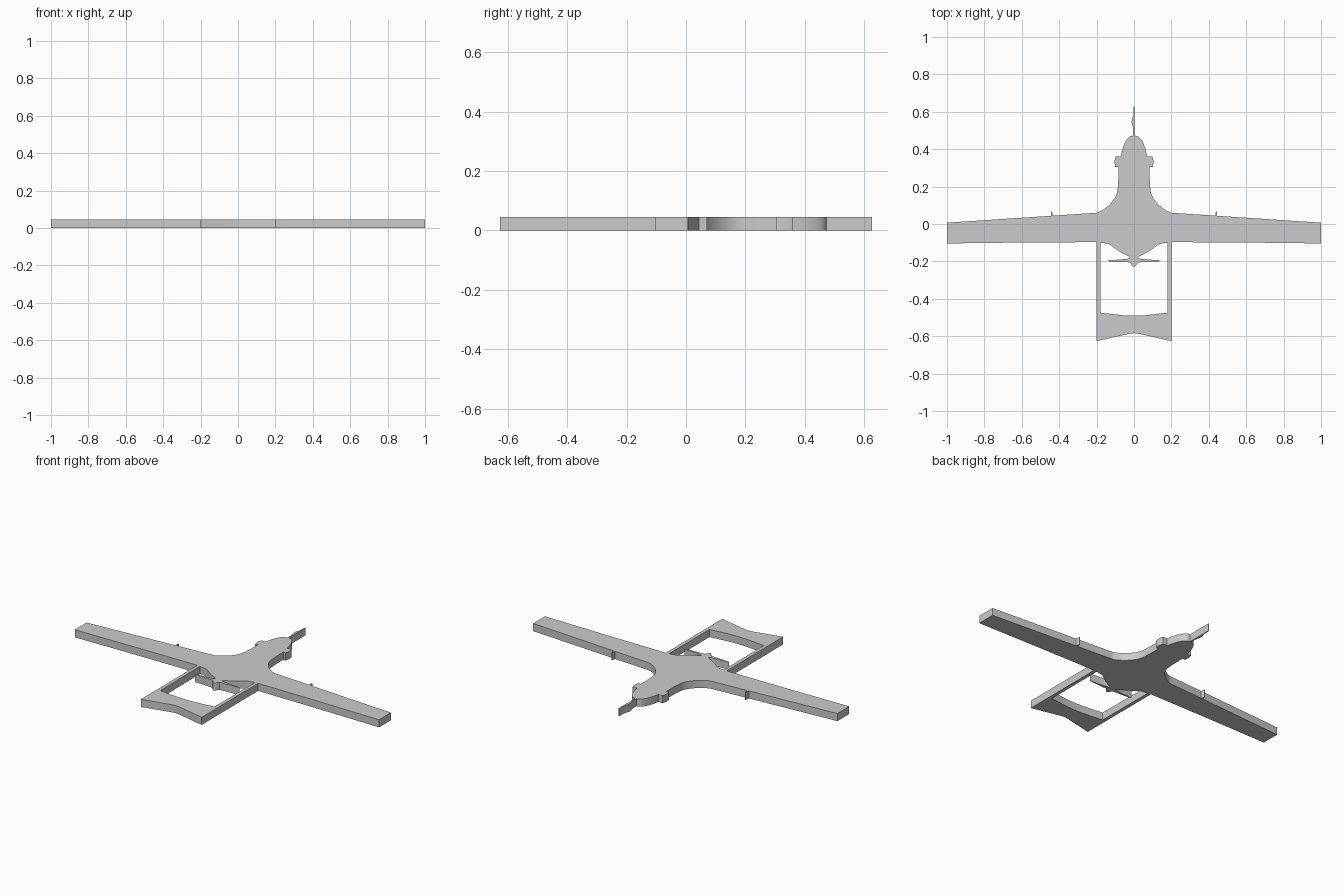
import bpy
import bmesh
import math
from mathutils import Vector

THICK = 0.045

if "Cube" in bpy.data.objects:
    bpy.data.objects.remove(bpy.data.objects["Cube"], do_unlink=True)

grey = bpy.data.materials.new("plain_grey")
grey.use_nodes = True
grey.diffuse_color = (0.6, 0.6, 0.61, 1)
grey.node_tree.nodes["Principled BSDF"].inputs["Base Color"].default_value = grey.diffuse_color


def curve(pts, steps=4):
    """Smooth path through a few points."""
    p = [Vector(q) for q in pts]
    p = [p[0] * 2 - p[1]] + p + [p[-1] * 2 - p[-2]]
    out = []
    for a, b, c, d in zip(p, p[1:], p[2:], p[3:]):
        for i in range(steps):
            t = i / steps
            out.append(tuple(0.5 * (2 * b + (c - a) * t + (2 * a - 5 * b + 4 * c - d) * t * t
                                    + (3 * b - a - 3 * c + d) * t ** 3)))
    return out + [tuple(pts[-1])]


def plate(name, outline, joints=(), mirror=True):
    """Flat plate from an outline; walls where it meets a neighbour stay open."""
    def on_joint(a, b):
        if mirror and abs(a[0]) < 1e-5 and abs(b[0]) < 1e-5:
            return True
        return any({tuple(a), tuple(b)} == set(j) for j in joints)

    area = sum(a[0] * b[1] - b[0] * a[1] for a, b in zip(outline, outline[1:] + outline[:1]))
    if area < 0:
        outline = outline[::-1]
    bm = bmesh.new()
    low = [bm.verts.new((x, y, 0)) for x, y in outline]
    top = [bm.verts.new((x, y, THICK)) for x, y in outline]
    bm.faces.new(top)
    bm.faces.new(low[::-1])
    for i in range(len(outline)):
        j = (i + 1) % len(outline)
        if not on_joint(outline[i], outline[j]):
            bm.faces.new((low[i], low[j], top[j], top[i]))
    mesh = bpy.data.meshes.new(name)
    bm.to_mesh(mesh)
    bm.free()
    mesh.materials.append(grey)
    obj = bpy.data.objects.new(name, mesh)
    bpy.context.collection.objects.link(obj)
    bpy.ops.object.select_all(action="DESELECT")
    obj.select_set(True)
    bpy.context.view_layer.objects.active = obj
    bpy.ops.object.shade_smooth_by_angle(angle=math.radians(30))
    if mirror:
        obj.modifiers.new("mirror", "MIRROR").merge_threshold = 0.0005
    return obj


# Shared corners where the parts meet
root_front, root_back = (0.2, 0.06), (0.2, -0.097)
boom_in, tail_in, tail_out = (0.18, -0.1), (0.178, -0.475), (0.2, -0.475)
hub, hub_mid = (0.02, -0.18), (0.0, -0.18)

# Fuselage: rounded nose, side pod, flared shoulder, tapered rear
nose = curve([(0, 0.473), (0.022, 0.468), (0.043, 0.445), (0.06, 0.405), (0.07, 0.36)])
pod = [(0.098, 0.36), (0.105, 0.335), (0.1, 0.303), (0.083, 0.307)]
shoulder = curve([(0.083, 0.3), (0.085, 0.22), (0.093, 0.16), (0.122, 0.113), (0.165, 0.076), root_front])
rear = curve([(0.165, -0.101), (0.13, -0.11), (0.1, -0.132), (0.065, -0.155), (0.03, -0.172)])
plate("fuselage", nose + pod + shoulder + [root_back, boom_in] + rear + [hub, hub_mid],
      [(root_front, root_back), (root_back, boom_in), (hub, hub_mid)])

# Wings with a slight leading-edge taper
plate("wings", [root_front, (0.44, 0.044), (1, 0.007), (1, -0.104), (0.6, -0.099), root_back],
      [(root_front, root_back)])

# Small antenna on each leading edge
base = ((0.435, 0.044), (0.445, 0.0435))
plate("wing_antennas", [base[0], (0.438, 0.07), (0.441, 0.07), base[1]], [base])

# Tail booms and tailplane
plate("tail_booms", [boom_in, root_back, tail_out, tail_in],
      [(boom_in, root_back), (tail_out, tail_in)])
plate("tailplane", [tail_in, tail_out, (0.2, -0.626), (0.03, -0.588), (0, -0.583), (0, -0.49),
                    (0.06, -0.488)], [(tail_in, tail_out)])

# Pusher propeller with pointed spinner
plate("propeller", [hub_mid, hub, (0.035, -0.186), (0.09, -0.191), (0.147, -0.195),
                    (0.13, -0.2), (0.022, -0.205), (0.012, -0.22), (0, -0.232)], [(hub, hub_mid)])

# Nose probe with a small vane on one side
plate("nose_probe", [(0.003, 0.471), (0.003, 0.627), (-0.002, 0.627), (-0.003, 0.58), (-0.01, 0.565),
                     (-0.013, 0.545), (-0.006, 0.515), (-0.004, 0.471)], mirror=False)
